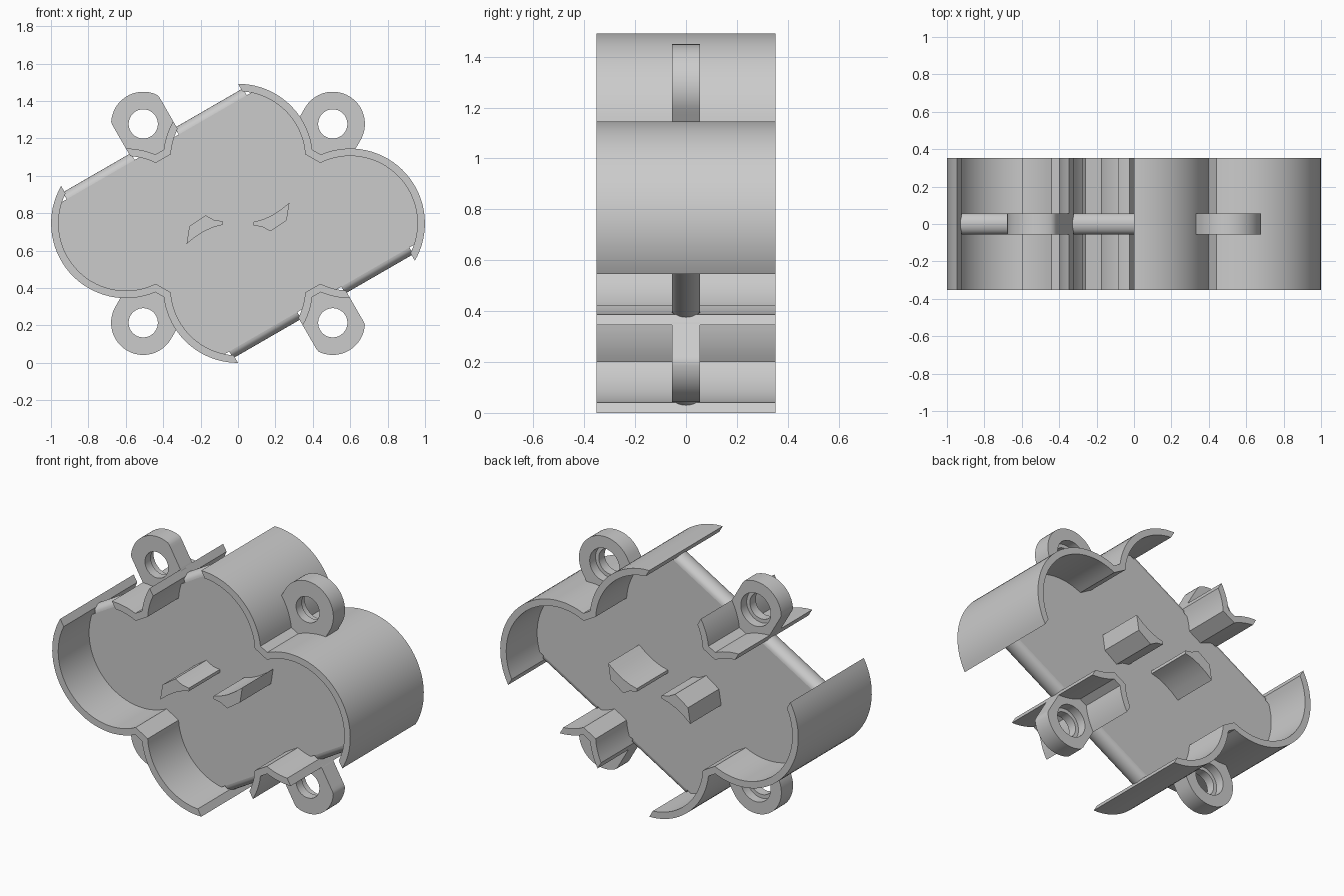
import bpy, bmesh
from math import sin, cos, asin, acos, radians, pi
from mathutils import Vector

cube = bpy.data.objects.get("Cube")
if cube:
    bpy.data.objects.remove(cube)

# Dimensions
S = 0.692                 # spacing of the four cells
MID = 0.746               # height of the centre
DEPTH, WEB = 0.352, 0.056   # half depth of walls, half thickness of web
R_IN, R_OUT = 0.36, 0.40
SLOT = 0.2                # half width of the side openings
LEFT = Vector((-S * sin(pi / 3), 0))
TOP = Vector((0, S / 2))
RIGHT = -LEFT

grey = bpy.data.materials.new("light grey plastic")
grey.use_nodes = True
grey.diffuse_color = (0.6, 0.6, 0.6, 1)
grey.node_tree.nodes["Principled BSDF"].inputs["Base Color"].default_value = (0.6, 0.6, 0.6, 1)


def loft(name, rings, turn=1, closed=False):
    """Skin rings of (x, y, z) points; turn=-1 rotates half a turn about the y axis."""
    bm = bmesh.new()
    rows = [[bm.verts.new((x * turn, y, z * turn + MID)) for x, y, z in ring] for ring in rings]
    n = len(rows[0])
    for i in range(len(rows) if closed else len(rows) - 1):
        a, b = rows[i], rows[(i + 1) % len(rows)]
        for j in range(n):
            k = (j + 1) % n
            bm.faces.new((a[j], a[k], b[k], b[j]))
    if not closed:
        bm.faces.new(rows[0])
        bm.faces.new(rows[-1])
    bmesh.ops.recalc_face_normals(bm, faces=bm.faces)
    mesh = bpy.data.meshes.new(name)
    bm.to_mesh(mesh)
    bm.free()
    mesh.materials.append(grey)
    obj = bpy.data.objects.new(name, mesh)
    bpy.context.collection.objects.link(obj)
    bpy.ops.object.select_all(action='DESELECT')
    obj.select_set(True)
    bpy.context.view_layer.objects.active = obj
    bpy.ops.object.shade_smooth_by_angle(angle=radians(30))
    return obj


def prism(name, pts, half, turn=1):
    return loft(name, [[(x, y, z) for x, z in pts] for y in (-half, half)], turn)


def polar(a, r=1):
    return Vector((cos(a) * r, sin(a) * r))


def arc(centre, r, a, b, steps):
    return [centre + polar(a + (b - a) * i / steps, r) for i in range(steps + 1)]


N1, N2 = radians(120), radians(60)     # outward directions of the upper sides


def valley_path(r, flat, cut):
    v = acos(flat / r)
    return arc(LEFT, r, N1 - cut, N1 - v, 6) + arc(TOP, r, N1 + v, N1 + cut, 6)


def shell_path(r, flat, cut):
    v = acos(flat / r)
    return arc(TOP, r, N1 - cut, N2 - v, 20) + arc(RIGHT, r, N2 + v, cut - N2, 32)


def wall(name, path, turn):
    inner = path(R_IN, 0.2, asin(SLOT / R_IN))
    outer = path(R_OUT, 0.24, asin(SLOT / R_OUT))
    rings = [[(i.x, -DEPTH, i.y), (o.x, -DEPTH, o.y), (o.x, DEPTH, o.y), (i.x, DEPTH, i.y)]
             for i, o in zip(inner, outer)]
    loft(name, rings, turn)


def ear(name, a, centre, w, turn):
    """Screw ear: rounded tab with a hole counterbored from the back."""
    out = polar(a)
    along = Vector((out.y, -out.x))
    hub = centre + out * 0.414

    def tab_radius(t):
        c, s = abs(cos(t)), sin(t)
        r = w / max(c, 1e-6)
        if s >= 0:
            return min(r, 0.172)
        # skirt tapering into the valley
        slope = 0.11 / (w - 0.04)
        return min(r, 0.194 / -s, (0.194 + slope * 0.04) / (slope * c - s))

    def ring(radius, y):
        pts = []
        for i in range(64):
            t = 2 * pi * i / 64
            p = hub + (along * cos(t) + out * sin(t)) * radius(t)
            pts.append((p.x, y, p.y))
        return pts

    hole, bore = (lambda t: 0.078), (lambda t: 0.1)
    loft(name, [ring(tab_radius, -WEB), ring(tab_radius, WEB), ring(bore, WEB),
                ring(bore, 0), ring(hole, 0), ring(hole, -WEB)], turn, closed=True)


def round_edge(name, centre, turn):
    """Half-round rim of the web where the wall is open."""
    out = polar(N1)
    along = Vector((out.y, -out.x))
    rings = []
    for end in (-0.21, 0.21):
        ring = []
        for i in range(13):
            t = -pi / 2 + pi * i / 12
            p = centre + along * end + out * (0.27 + 0.042 * cos(t))
            ring.append((p.x, WEB * sin(t), p.y))
        rings.append(ring)
    loft(name, rings, turn)


# Central web across all four cells, straight along the openings
edge = acos(0.27 / 0.38)
half = valley_path(0.38, 0.22, edge) + shell_path(0.38, 0.22, edge)
prism("web", half + [-p for p in half], WEB)

# Core spacer between three neighbouring cells
core = [(-0.083, 0.011), (-0.13, 0.019), (-0.174, 0.043), (-0.26, -0.016), (-0.268, -0.066),
        (-0.275, -0.11), (-0.23, -0.074), (-0.18, -0.042), (-0.13, -0.02), (-0.083, -0.008)]

for turn, side in ((1, "upper"), (-1, "lower")):
    wall(side + "_valley_wall", valley_path, turn)
    wall(side + "_shell_wall", shell_path, turn)
    ear(side + "_open_side_ear", N1, (LEFT + TOP) / 2, S / 2 - SLOT, turn)
    ear(side + "_closed_side_ear", N2, (RIGHT + TOP) / 2, 0.172, turn)
    round_edge(side + "_outer_web_rim", LEFT, turn)
    round_edge(side + "_inner_web_rim", TOP, turn)
    prism(side + "_core_spacer", core, DEPTH, turn)
